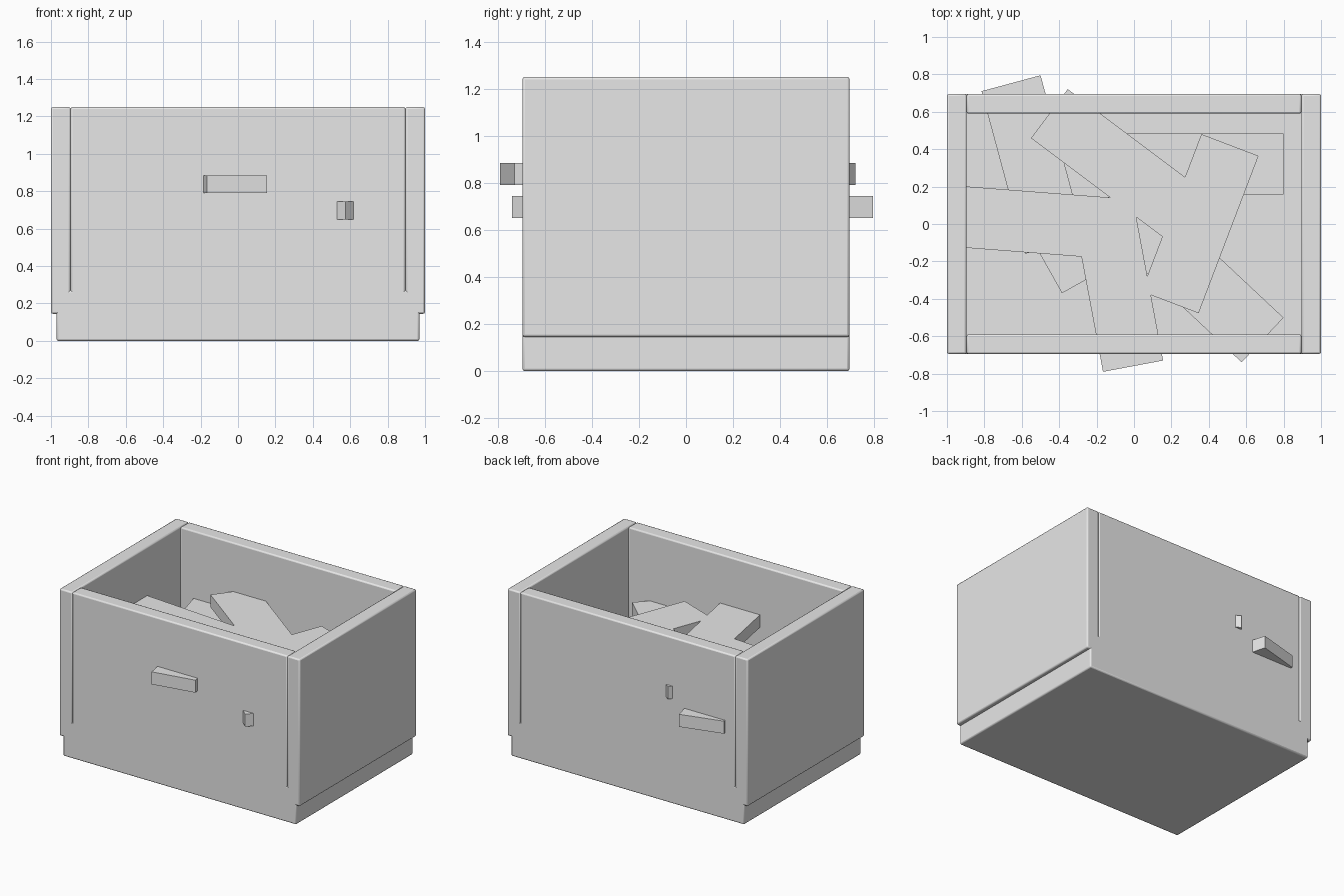
import bpy, math
from mathutils import Vector

if "Cube" in bpy.data.objects:
    bpy.data.objects.remove(bpy.data.objects["Cube"])

grey = bpy.data.materials.new("plain grey")
grey.diffuse_color = (0.8, 0.8, 0.8, 1)
grey.use_nodes = True
grey.node_tree.nodes["Principled BSDF"].inputs["Base Color"].default_value = grey.diffuse_color

X, Y, TOP = 1.0, 0.695, 1.25      # outer half sizes and height
WALL = 0.105                      # wall thickness
BASE_TOP, LIP = 0.27, 0.145       # floor height, lower edge of the walls


def box(name, centre, size, angle=0.0, bevel=0.0):
    bpy.ops.mesh.primitive_cube_add(size=1, location=centre, rotation=(0, 0, angle))
    ob = bpy.context.object
    ob.name = name
    ob.scale = size
    bpy.ops.object.transform_apply(location=False, rotation=False, scale=True)
    ob.data.materials.append(grey)
    if bevel:
        mod = ob.modifiers.new("soft edges", 'BEVEL')
        mod.width, mod.segments = bevel, 2
        bpy.ops.object.shade_smooth_by_angle(angle=math.radians(30))
    return ob


# Base slab, slightly narrower than the side walls
box("base", (0, 0, BASE_TOP / 2), (1.94, 2 * Y, BASE_TOP), bevel=0.01)

# Four walls
wall_z, wall_h = (TOP + LIP) / 2, TOP - LIP
for side, s in (("left", -1), ("right", 1)):
    box(side + "_wall", (s * (X - WALL / 2), 0, wall_z), (WALL, 2 * Y, wall_h), bevel=0.01)
for side, s in (("front", -1), ("back", 1)):
    box(side + "_wall", (0, s * (Y - WALL / 2), wall_z),
        (2 * (X - WALL), WALL, wall_h), bevel=0.01)

# Loose planks in two layers: one end edge (two corners), laid to the left of it
LENGTH, WIDTH, THICK = 0.9, 0.327, 0.094
LOW, HIGH = 0.697, 0.837
planks = [
    (LOW, (-0.50, 0.795), (-0.815, 0.71)),
    (LOW, (0.575, -0.74), (0.80, -0.50)),
    (LOW, (0.80, 0.158), (0.80, 0.485)),
    (LOW, (-0.545, -0.085), (-0.385, -0.37)),
    (HIGH, (-0.165, -0.79), (0.155, -0.73)),
    (HIGH, (-0.355, 0.72), (-0.55, 0.46)),
    (HIGH, (0.36, 0.48), (0.04, -0.36)),
    (HIGH, (-0.96, 0.205), (-0.985, -0.12)),
]
for i, (z, a, b) in enumerate(planks):
    a, b = Vector(a), Vector(b)
    edge = (b - a).normalized()
    along = Vector((-edge.y, edge.x))
    # a long edge is given when the corners are far apart
    span, depth = (LENGTH, WIDTH) if (b - a).length > 0.6 else (WIDTH, LENGTH)
    mid = (a + b) / 2 + along * depth / 2
    box(f"plank_{i + 1}", (mid.x, mid.y, z), (span, depth, THICK),
        math.atan2(edge.y, edge.x))
